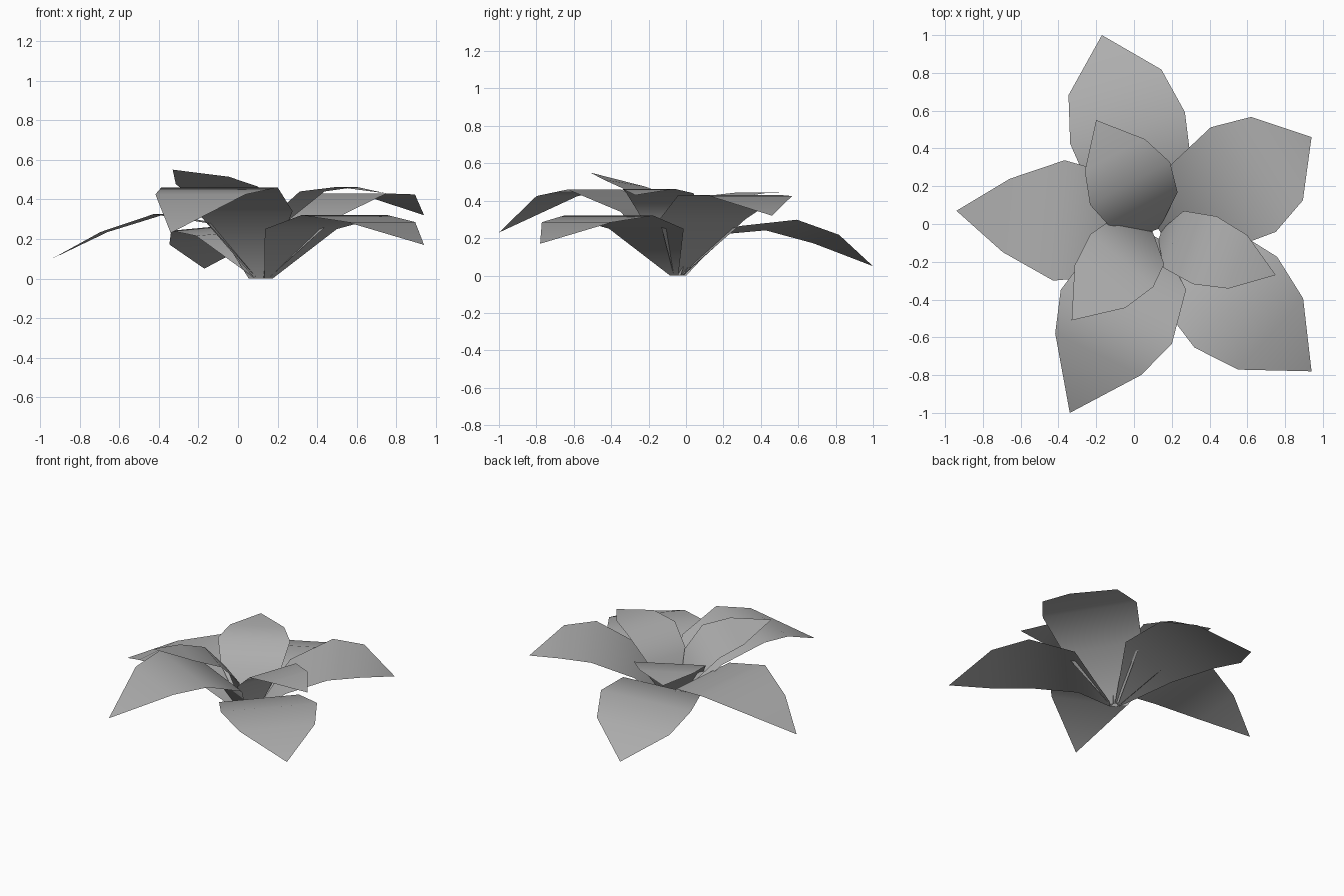
import bpy
from mathutils import Vector

# Remove the default cube only
default_cube = bpy.data.objects.get("Cube")
if default_cube:
    bpy.data.objects.remove(default_cube, do_unlink=True)

# Single leaf colour
leaf_grey = bpy.data.materials.new("leaf grey")
leaf_grey.use_nodes = True
leaf_colour = (0.42, 0.42, 0.42, 1)
leaf_grey.diffuse_color = leaf_colour
shader = leaf_grey.node_tree.nodes["Principled BSDF"]
shader.inputs["Base Color"].default_value = leaf_colour
shader.inputs["Roughness"].default_value = 0.8

ROOT = Vector((0.12, -0.05))
FOOT_OFFSET = 0.02
FOOT_WIDTH = 0.03


def make_leaf(name, tip, rows, root=ROOT, roll=0.0):
    """Arching leaf blade: a strip of cross rows that closes in a pointed tip.

    Each row is (distance from root, half width, height); roll banks the blade.
    """
    root = Vector(root)
    tip_xy = Vector(tip[:2])
    along = (tip_xy - root).normalized()
    right = Vector((along.y, -along.x))

    verts, faces = [], []
    for distance, half, height in [(FOOT_OFFSET, FOOT_WIDTH, 0)] + rows:
        centre = root + along * distance
        for side in (-half, half):
            point = centre + right * side
            bank = roll * side if height else 0
            verts.append((point.x, point.y, height + bank))

    # Quads between neighbouring rows, then the tip triangle
    for i in range(len(rows)):
        a = i * 2
        faces.append((a, a + 1, a + 3, a + 2))
    verts.append(tip)
    last = len(verts) - 1
    faces.append((last - 2, last - 1, last))

    mesh = bpy.data.meshes.new(name)
    mesh.from_pydata(verts, [], faces)
    mesh.materials.append(leaf_grey)
    mesh.shade_smooth()
    leaf = bpy.data.objects.new(name, mesh)
    bpy.context.scene.collection.objects.link(leaf)
    return leaf


# Five broad outer leaves
make_leaf("outer_leaf_front", (-0.34, -1, 0.23),
          [(0.2, 0.27, 0.34), (0.49, 0.327, 0.46), (0.71, 0.253, 0.425)])
make_leaf("outer_leaf_front_left", (0.94, -0.78, 0.17),
          [(0.24, 0.27, 0.25), (0.54, 0.325, 0.32), (0.79, 0.255, 0.285)],
          root=(0.14, -0.05))
make_leaf("outer_leaf_back_left", (0.94, 0.46, 0.32),
          [(0.26, 0.27, 0.3), (0.54, 0.326, 0.43), (0.75, 0.26, 0.425)])
make_leaf("outer_leaf_back", (-0.17, 1, 0.05),
          [(0.27, 0.27, 0.24), (0.58, 0.315, 0.27), (0.83, 0.255, 0.195)],
          roll=0.09)
make_leaf("outer_leaf_right", (-0.94, 0.07, 0.1),
          [(0.25, 0.27, 0.28), (0.52, 0.32, 0.325), (0.8, 0.195, 0.235)],
          root=(0.12, -0.03))

# Three smaller upright inner leaves
make_leaf("inner_leaf_back", (-0.2, 0.55, 0.44),
          [(0.14, 0.2, 0.3), (0.3, 0.24, 0.425), (0.47, 0.18, 0.445)])
make_leaf("inner_leaf_right", (-0.33, -0.51, 0.55),
          [(0.11, 0.183, 0.3), (0.24, 0.217, 0.44), (0.42, 0.175, 0.495)],
          root=(0.09, -0.01), roll=-0.11)
make_leaf("inner_leaf_left", (0.75, -0.27, 0.43),
          [(0.095, 0.16, 0.3), (0.27, 0.19, 0.44), (0.455, 0.15, 0.463)])
